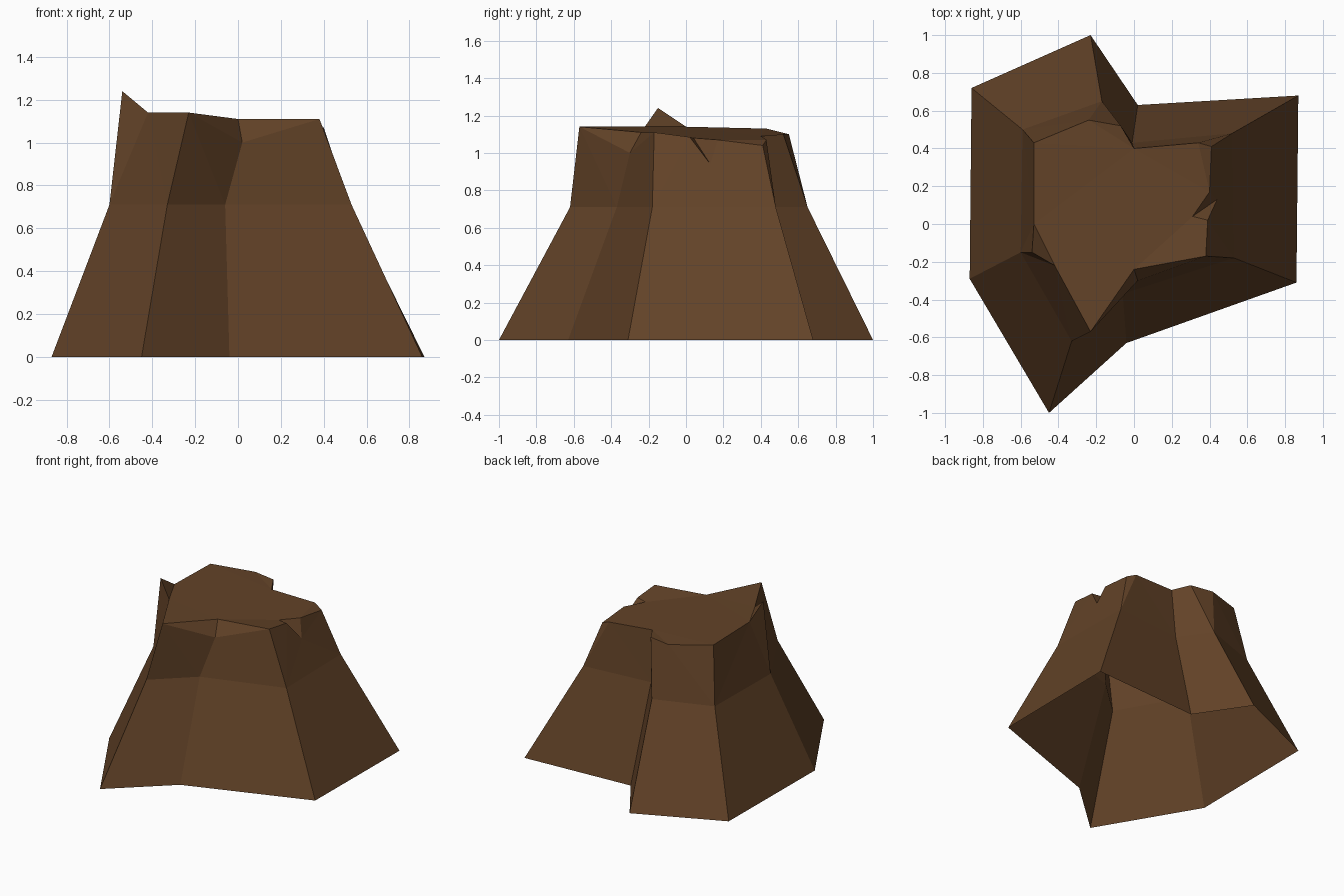
import bpy
import bmesh
from mathutils import Vector

if "Cube" in bpy.data.objects:
    bpy.data.objects.remove(bpy.data.objects["Cube"], do_unlink=True)

brown = bpy.data.materials.new("dark brown wood")
brown.use_nodes = True
COLOUR = (0.125, 0.056, 0.021, 1)
brown.diffuse_color = COLOUR
shader = brown.node_tree.nodes["Principled BSDF"]
shader.inputs["Base Color"].default_value = COLOUR
shader.inputs["Roughness"].default_value = 0.9


def add_part(name, polygons):
    """Flat-shaded object from polygons given as lists of points."""
    bm = bmesh.new()
    for points in polygons:
        bm.faces.new([bm.verts.new(Vector(p)) for p in points])
    bmesh.ops.remove_doubles(bm, verts=bm.verts, dist=0.001)
    bmesh.ops.triangulate(bm, faces=[f for f in bm.faces if len(f.verts) > 4])
    mesh = bpy.data.meshes.new(name)
    bm.to_mesh(mesh)
    bm.free()
    mesh.materials.append(brown)
    bpy.context.collection.objects.link(bpy.data.objects.new(name, mesh))


# Star-like root outline on the ground and the narrower trunk ring above it
roots = [(x, y, 0) for x, y in (
    (-.45, -1), (-.04, -.63), (.86, -.31), (.87, .68),
    (.02, .63), (-.23, 1), (-.86, .72), (-.87, -.29))]
trunk = [(x, y, .71) for x, y in (
    (-.33, -.62), (-.06, -.37), (.53, -.18), (.52, .48),
    (-.01, .43), (-.17, .65), (-.59, .50), (-.60, -.15))]

# Uneven broken rim: one point above each trunk corner
rim = [(-.23, -.57, 1.14), (0, -.24, 1.11), (.38, -.17, 1.11), (.41, .41, 1.04),
       (0, .40, 1.09), (-.07, .52, 1.10), (-.53, .43, 1.13), (-.54, -.15, 1.24)]
lip = (.02, -.30, 1.0)
notch_front, notch_low, notch_back = (.39, .02, 1.085), (.44, .13, .94), (.40, .17, 1.07)
notch_inner = (.31, .04, 1.08)
back_dip, back_bend = (.34, .43, 1.07), (-.24, .55, 1.10)
spike_back, spike_front = (-.53, 0, 1.14), (-.42, -.22, 1.14)

# Extra rim points along each side, between its two corners
between = {0: [], 2: [notch_front, notch_low, notch_back], 3: [back_dip],
           5: [back_bend], 6: [spike_back], 7: [spike_front]}

# Bark: flared roots below, steeper trunk above, open underneath
lower, upper = [], []
for i in range(8):
    j = (i + 1) % 8
    lower.append([roots[i], roots[j], trunk[j], trunk[i]])
    edge = [rim[i]] + between.get(i, []) + [rim[j]]
    if i == 0:
        edge = [rim[0], rim[1], lip]
    elif i == 1:
        edge = [lip, rim[2]]
    upper.append([trunk[i], trunk[j]] + edge[::-1])
upper.append([lip, rim[2], rim[1]])
add_part("stump_bark", lower + upper)

# Cut top, leaving out the notch and the spike
add_part("stump_top", [[
    rim[0], rim[1], rim[2], notch_front, notch_inner, notch_back, rim[3], back_dip,
    rim[4], rim[5], back_bend, rim[6], spike_back, spike_front]])

# Splintered details
add_part("notch", [[notch_inner, notch_front, notch_low],
                   [notch_inner, notch_low, notch_back]])
add_part("spike_inner_face", [[rim[7], spike_front, spike_back]])
